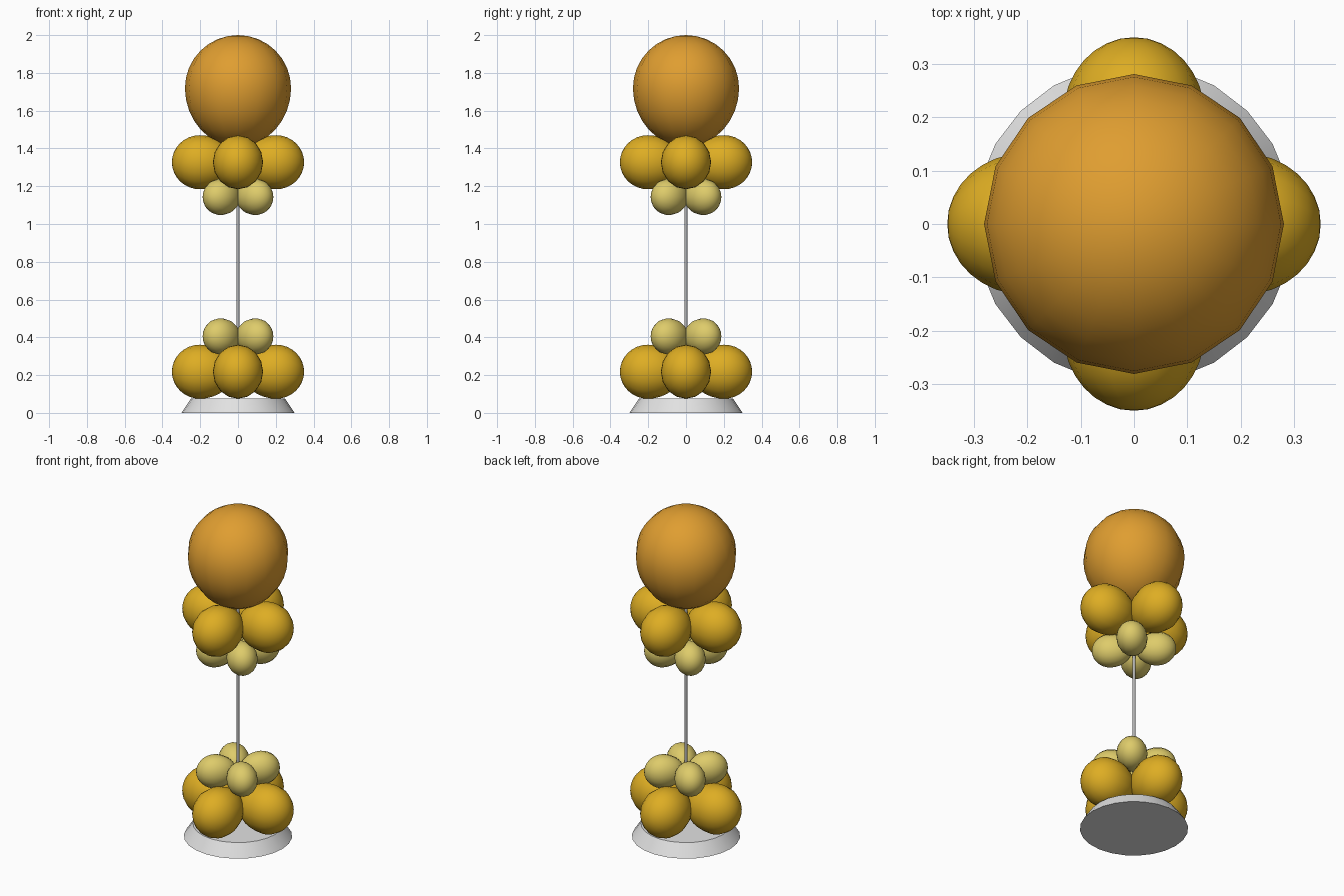
import bpy, bmesh, math
from mathutils import Matrix

if "Cube" in bpy.data.objects:
    bpy.data.objects.remove(bpy.data.objects["Cube"])


def material(name, rgb):
    m = bpy.data.materials.new(name)
    m.diffuse_color = (*rgb, 1)
    m.use_nodes = True
    m.node_tree.nodes["Principled BSDF"].inputs["Base Color"].default_value = m.diffuse_color
    return m


ORANGE = material("orange", (0.74, 0.34, 0.03))
GOLD = material("gold", (0.73, 0.42, 0.017))
CREAM = material("pale_yellow", (0.73, 0.60, 0.145))
WHITE = material("white", (0.76, 0.76, 0.76))
GREY = material("grey", (0.45, 0.45, 0.45))


def finish(name, bm, mat, angle):
    mesh = bpy.data.meshes.new(name)
    bm.to_mesh(mesh)
    bm.free()
    mesh.materials.append(mat)
    ob = bpy.data.objects.new(name, mesh)
    bpy.context.collection.objects.link(ob)
    mesh.shade_smooth()
    mesh.set_sharp_from_angle(angle=math.radians(angle))
    return ob


def balloon(name, mat, size, tail, matrix):
    """Rounded balloon along local z: size = half extents, tail = length of the tied half."""
    bm = bmesh.new()
    bmesh.ops.create_uvsphere(bm, u_segments=16, v_segments=16, radius=1)
    for v in bm.verts:
        z = v.co.z
        pinch = 1 - 0.12 * (tail / size[2] - 1) * z * z if z < 0 else 1
        v.co.x *= size[0] * pinch
        v.co.y *= size[1] * pinch
        v.co.z *= size[2] if z > 0 else tail
    bmesh.ops.transform(bm, matrix=matrix, verts=bm.verts)
    return finish(name, bm, mat, 60)


def frustum(name, mat, sides, r1, r2, z1, z2):
    bm = bmesh.new()
    bmesh.ops.create_cone(bm, cap_ends=True, segments=sides, radius1=r1, radius2=r2,
                          depth=z2 - z1, matrix=Matrix.Translation((0, 0, (z1 + z2) / 2)))
    return finish(name, bm, mat, 35)


def ring(name, mat, size, tail, radius, z, start):
    """Four balloons pointing outward around the pole."""
    for i in range(4):
        turn = Matrix.Rotation(math.radians(start + 90 * i), 4, 'Z')
        out = Matrix.Translation((radius, 0, z)) @ Matrix.Rotation(math.pi / 2, 4, 'Y')
        balloon(f"{name}_{i + 1}", mat, size, tail, turn @ out)


# base and pole
frustum("base", WHITE, 24, 0.30, 0.25, 0, 0.075)
frustum("pole", GREY, 12, 0.008, 0.008, 0.07, 1.45)

# balloon clusters at the bottom and under the top balloon
for place, z_big, z_small in (("lower", 0.218, 0.405), ("upper", 1.327, 1.143)):
    ring(place + "_large_balloon", GOLD, (0.143, 0.133, 0.148), 0.18, 0.202, z_big, 0)
    ring(place + "_small_balloon", CREAM, (0.096, 0.086, 0.103), 0.12, 0.131, z_small, 45)

# big balloon on top
balloon("top_balloon", ORANGE, (0.281, 0.281, 0.281), 0.31, Matrix.Translation((0, 0, 1.719)))
